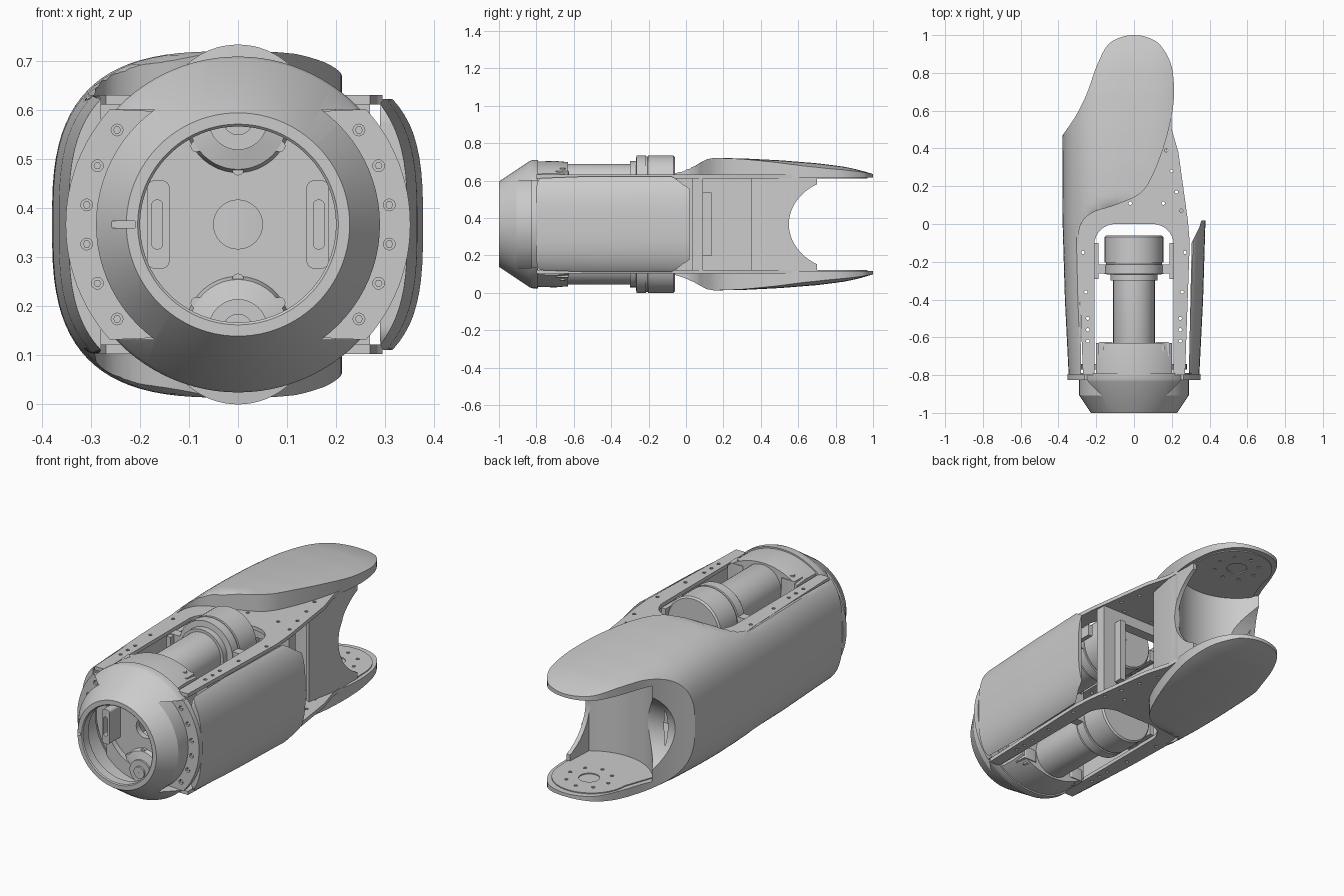
import bpy, bmesh, math

if "Cube" in bpy.data.objects:
    bpy.data.objects.remove(bpy.data.objects["Cube"])

CZ = 0.367  # height of the long axis


def finish(name, bm):
    bmesh.ops.recalc_face_normals(bm, faces=bm.faces)
    me = bpy.data.meshes.new(name)
    bm.to_mesh(me)
    bm.free()
    ob = bpy.data.objects.new(name, me)
    bpy.context.collection.objects.link(ob)
    return ob


def prism(name, pts, a, b, axis='z'):
    """Extrude a 2D outline from a to b along an axis."""
    put = {'z': lambda p, t: (p[0], p[1], t),
           'y': lambda p, t: (p[0], t, p[1]),
           'x': lambda p, t: (t, p[0], p[1])}[axis]
    bm = bmesh.new()
    lo = [bm.verts.new(put(p, a)) for p in pts]
    hi = [bm.verts.new(put(p, b)) for p in pts]
    bm.faces.new(lo)
    bm.faces.new(hi)
    for i in range(len(pts)):
        j = (i + 1) % len(pts)
        bm.faces.new((lo[i], lo[j], hi[j], hi[i]))
    return finish(name, bm)


def box(name, x0, x1, y0, y1, z0, z1):
    return prism(name, [(x0, y0), (x1, y0), (x1, y1), (x0, y1)], z0, z1)


def arc(cx, cy, r, a0, a1, n):
    return [(cx + r * math.cos(math.radians(a0 + (a1 - a0) * i / n)),
             cy + r * math.sin(math.radians(a0 + (a1 - a0) * i / n))) for i in range(n + 1)]


def circle(cx, cy, r, n=32):
    return arc(cx, cy, r, 0, 360, n)[:-1]


def rounded(x0, x1, y0, y1, r):
    return (arc(x1 - r, y1 - r, r, 0, 90, 6) + arc(x0 + r, y1 - r, r, 90, 180, 6)
            + arc(x0 + r, y0 + r, r, 180, 270, 6) + arc(x1 - r, y0 + r, r, 270, 360, 6))


def lathe(name, prof, cz=CZ, n=96):
    """Revolve a closed (radius, y) profile about a line parallel to y."""
    bm = bmesh.new()
    rings = [[bm.verts.new((r * math.cos(2 * math.pi * k / n), y,
                            cz + r * math.sin(2 * math.pi * k / n))) for k in range(n)]
             for r, y in prof]
    for i, ring in enumerate(rings):
        nxt = rings[(i + 1) % len(rings)]
        for k in range(n):
            m = (k + 1) % n
            bm.faces.new((ring[k], ring[m], nxt[m], nxt[k]))
    return finish(name, bm)


def smooth(p, k=6):
    """Catmull-Rom through open points."""
    q, out = [p[0]] + p + [p[-1]], []
    for i in range(1, len(q) - 2):
        a, b, c, d = q[i - 1:i + 3]
        for s in range(k):
            t = s / k
            out.append(tuple(0.5 * (2 * b[j] + (c[j] - a[j]) * t
                       + (2 * a[j] - 5 * b[j] + 4 * c[j] - d[j]) * t * t
                       + (3 * b[j] - a[j] - 3 * c[j] + d[j]) * t ** 3) for j in (0, 1)))
    return out + [p[-1]]


def boolean(ob, cutter, op='DIFFERENCE'):
    m = ob.modifiers.new("b", 'BOOLEAN')
    m.object, m.operation, m.solver = cutter, op, 'EXACT'
    with bpy.context.temp_override(object=ob, active_object=ob):
        bpy.ops.object.modifier_apply(modifier="b")
    bpy.data.objects.remove(cutter)


def at(table, y):
    for (y0, v0), (y1, v1) in zip(table, table[1:]):
        if y <= y1:
            return v0 + (v1 - v0) * max(0, (y - y0) / (y1 - y0))
    return table[-1][1]


WIDTH = [(-.8, .346), (-.4, .366), (0, .378), (.46, .38), (.8, .37), (1.02, .34)]
HEIGHT = [(-.8, .33), (-.1, .345), (.15, .354), (.3, .352), (.5, .342), (.7, .326),
          (.85, .307), (.93, .289), (1.02, .262)]
CLIP = [(-.8, .263), (-.09, .263), (-.03, .28), (.04, .31), (.1, .342), (.16, .37)]


def body(name, y0, y1, n=88):
    """Bulged superellipse hull, flattened on top where the plates show."""
    bm = bmesh.new()
    rings, steps = [], 50
    for i in range(steps + 1):
        y = y0 + (y1 - y0) * i / steps
        w, h, c = at(WIDTH, y), at(HEIGHT, y), at(CLIP, y)
        ring = []
        for k in range(n):
            t = 2 * math.pi * (k + .5) / n
            x, z = math.cos(t), math.sin(t)
            x = math.copysign(abs(x) ** .667, x) * w
            z = math.copysign(min(abs(z) ** .667 * h, c), z)
            ring.append(bm.verts.new((x, y, CZ + z)))
        rings.append(ring)
    for a, b in zip(rings, rings[1:]):
        for k in range(n):
            m = (k + 1) % n
            bm.faces.new((a[k], a[m], b[m], b[k]))
    bm.faces.new(rings[0])
    bm.faces.new(rings[-1])
    return finish(name, bm)


def elbow_notch():
    """Rounded side-view opening between the tongues."""
    pts = [(.85 + .3 * math.cos(t), CZ + .247 * math.sin(t))
           for t in (math.pi * (.5 + i / 32) for i in range(33))]
    return prism("cut", pts + [(1.1, CZ - .247), (1.1, CZ + .247)], -.6, .6, 'x')


# Outer shell: left side plus the two tongues
outline = smooth([(-.28, -.8), (-.285, -.4), (-.292, -.1), (-.28, 0), (-.22, .06), (-.1, .1),
                  (.03, .16), (.1, .26), (.17, .45), (.21, .65), (.2, .83), (.145, .94), (.08, .985),
                  (0, 1), (-.08, .985), (-.145, .94), (-.2, .83), (-.25, .69), (-.31, .57),
                  (-.385, .46)])
shell = body("outer_shell", -.8, 1.02)
boolean(shell, prism("cut", outline + [(-.42, .4), (-.42, -.81)], -.1, .9), 'INTERSECT')
cavity = [(-.3, -.05), (.4, -.05), (.4, .46)] + arc(0, .8, .36, -55, -141, 24)
boolean(shell, prism("cut", cavity, CZ - .247, CZ + .247))
boolean(shell, prism("cut", circle(0, .8, .3, 72), CZ - .25, CZ + .25))
boolean(shell, elbow_notch())

# Flap closing the right end of the curved elbow wall
flap = prism("elbow_wall_flap", [(.14, .36), (.165, .35), (.195, .5), (.2, .7), (.18, .7),
                                 (.17, .5)], CZ - .247, CZ + .247)
boolean(flap, elbow_notch())

# Right side cover
cover = body("side_cover", -.8, .02)
boolean(cover, prism("cut", [(.29, -.81), (.42, -.81), (.42, .03), (.36, .03), (.345, -.02),
                             (.305, -.1)], -.1, .9), 'INTERSECT')
boolean(cover, prism("cut", rounded(-.798, .018, CZ - .256, CZ + .256, .05), .1, .5, 'x'),
        'INTERSECT')

# Frame plates, top and bottom, with screw holes
plate_outline = ([(.21, -.8), (.27, -.8), (.295, -.1), (.285, .02), (.235, .38), (.2, .5)]
                 + arc(0, .78, .19, 0, 180, 24) + [(-.29, .5), (-.3, 0), (-.27, -.8), (-.21, -.8)]
                 + arc(-.1, -.11, .11, 180, 90, 8) + arc(.1, -.11, .11, 90, 0, 8))
holes = [(s * x, y) for s in (-1, 1) for x, y in
         [(.245, -.62), (.245, -.56), (.245, -.5), (.255, -.36), (.27, -.15)]]
holes += [(.25, .07), (.225, .17), (.2, .28), (.17, .39), (.155, .11), (-.02, .11)]
holes += circle(0, .8, .11, 8)
for side, name in ((1, "top_plate"), (-1, "bottom_plate")):
    a, b = CZ + side * .245, CZ + side * .2645
    plate = prism(name, plate_outline, a, b)
    for x, y in holes:
        boolean(plate, prism("cut", circle(x, y, .009, 10), a - side * .02, CZ + side * .275))
    boolean(plate, prism("cut", circle(0, .8, .05), a - side * .02, b + side * .02))

# Bulkhead between the plates, with a window, and its post
bulk = box("bulkhead", -.3, .27, .035, .09, CZ - .25, CZ + .25)
boolean(bulk, prism("cut", rounded(-.2, .2, CZ - .19, CZ + .19, .04), 0, .2, 'y'))
box("bulkhead_post", .17, .2, .09, .135, CZ - .17, CZ + .17)

# Nose ring with side pockets
nose = lathe("nose_ring", [(.2, -.995), (.205, -1), (.228, -1), (.338, -.835), (.343, -.82),
                           (.343, -.79), (.27, -.79), (.27, -.88), (.2, -.95)])
for s in (-1, 1):
    pts = [(s * .45, -.235), (s * .45, .235)] + [(s * x, z) for x, z in arc(0, 0, .29, 54, -54, 24)]
    boolean(nose, prism("cut", [(x, z + CZ) for x, z in pts], -1.1, -.7, 'y'))
boolean(nose, box("cut", -.28, -.21, -1.1, -.955, CZ - .007, CZ + .007))

# Bolted side flanges
for s, tag in ((-1, "left"), (1, "right")):
    pts = [(s * x, z + CZ) for x, z in arc(0, 0, .352, -42, 42, 24) + arc(0, 0, .286, 54, -54, 24)]
    fl = prism(tag + "_flange", pts, -.825, -.795, 'y')
    for x, z in ((.247, .193), (.287, .12), (.309, .04)):
        for d in (-1, 1):
            c = (s * x, CZ + d * z)
            boolean(fl, prism("cut", circle(*c, .012, 16), -.9, -.805, 'y'))
            prism(tag + "_flange_bolt", circle(*c, .008, 6), -.82, -.8, 'y')

# Collar behind the nose, cut flat at the sides
collar = lathe("collar", [(.2, -.8), (.335, -.8), (.338, -.7), (.332, -.63), (.2, -.63)])
boolean(collar, box("cut", -.2, .2, -.9, -.5, -.1, .9), 'INTERSECT')

# Inner mounting disc with cable hole, side ribs
disc = prism("mounting_disc", circle(0, CZ, .28, 64), -.77, -.74, 'y')
boolean(disc, prism("cut", circle(0, CZ, .05), -.8, -.7, 'y'))
for s in (-1, 1):
    rib = prism("side_rib", rounded(min(s * .14, s * .185), max(s * .14, s * .185),
                                    CZ - .09, CZ + .09, .015), -.86, -.76, 'y')
    boolean(rib, prism("cut", rounded(s * .165 - .011, s * .165 + .011,
                                      CZ - .05, CZ + .05, .01), -.9, -.7, 'y'))

# Two motors with caps, mounts and brackets
for s in (-1, 1):
    cz = CZ + s * .2125
    tag = "upper" if s > 0 else "lower"
    lathe(tag + "_motor", [(.002, -.82), (.03, -.82), (.03, -.81), (.06, -.81), (.06, -.8),
                           (.1, -.79), (.11, -.76), (.11, -.3), (.125, -.3), (.125, -.268),
                           (.155, -.265), (.155, -.215), (.149, -.213), (.149, -.205),
                           (.155, -.203), (.155, -.068), (.147, -.06), (.002, -.06)], cz, 64)
    box(tag + "_motor_mount", -.21, .21, -.262, -.215, cz - .035, cz + .035)
    for d in (-1, 1):
        x = d * .2
        box(tag + "_motor_bracket", x - .012, x + .012, -.29, -.1, cz - .03, cz + .03)
        x = d * .15
        prism(tag + "_collar_lug", rounded(x - .04, x + .04, -.7, -.625, .012),
              CZ + s * .22, CZ + s * .285)
        prism(tag + "_lug_screw", circle(x, -.66, .015, 16), CZ + s * .28, CZ + s * .3)
        prism(tag + "_inner_bolt", circle(d * .085, CZ + s * .16, .012, 12), -.79, -.75, 'y')
    prism(tag + "_centre_bolt", circle(0, CZ + s * .112, .012, 12), -.785, -.75, 'y')

# Smooth shading with crisp edges
for ob in bpy.context.scene.objects:
    ob.select_set(True)
    bpy.context.view_layer.objects.active = ob
bpy.ops.object.shade_smooth_by_angle(angle=math.radians(30))
